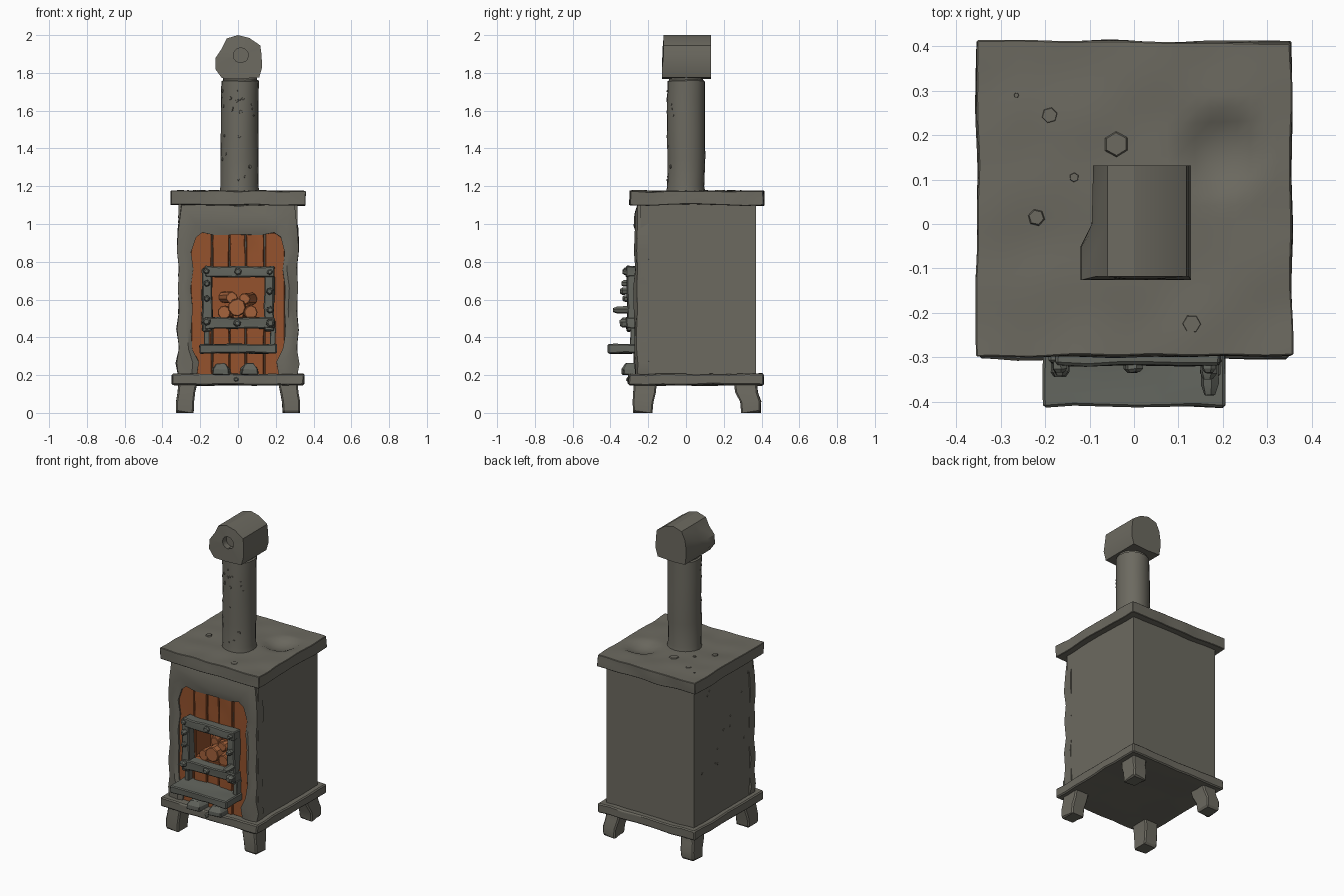
import bpy, bmesh, math, random
from mathutils import Vector, Matrix, noise

if "Cube" in bpy.data.objects:
    bpy.data.objects.remove(bpy.data.objects["Cube"])

random.seed(4)


def material(name, rgb):
    m = bpy.data.materials.new(name)
    m.diffuse_color = (*rgb, 1)
    m.use_nodes = True
    m.node_tree.nodes["Principled BSDF"].inputs["Base Color"].default_value = m.diffuse_color
    return m


IRON = material("warm grey iron", (0.150, 0.143, 0.117))
DOOR = material("cool grey iron", (0.125, 0.132, 0.113))
WOOD = material("rust brown", (0.30, 0.085, 0.026))
LOG = material("light wood", (0.38, 0.125, 0.045))


def finish(name, bm, mats, bevel=0.0, amp=0.0, freq=9.0):
    """Wobble, chamfer and shade a bmesh, then link it as an object."""
    off = Vector([random.uniform(0, 50) for _ in range(3)])
    for v in bm.verts:
        v.co += noise.noise_vector(v.co * freq + off) * amp
    bmesh.ops.recalc_face_normals(bm, faces=bm.faces)
    if bevel:
        sharp = [e for e in bm.edges if len(e.link_faces) == 2 and e.calc_face_angle(0) > 0.9]
        bmesh.ops.bevel(bm, geom=sharp, offset=bevel, segments=1, affect='EDGES', clamp_overlap=True)
    me = bpy.data.meshes.new(name)
    bm.to_mesh(me)
    bm.free()
    for m in mats:
        me.materials.append(m)
    me.shade_smooth()
    me.set_sharp_from_angle(angle=math.radians(28))
    ob = bpy.data.objects.new(name, me)
    bpy.context.collection.objects.link(ob)
    return ob


def box_bm(x, y, z, cuts=0):
    bm = bmesh.new()
    bmesh.ops.create_cube(bm, size=1)
    for v in bm.verts:
        v.co = Vector([(a + b) / 2 + c * (b - a) for (a, b), c in zip((x, y, z), v.co)])
    if cuts:
        bmesh.ops.subdivide_edges(bm, edges=bm.edges[:], cuts=cuts, use_grid_fill=True)
    return bm


def box(name, x, y, z, mat, cuts=3, bevel=0.006, amp=0.008, freq=9.0):
    return finish(name, box_bm(x, y, z, cuts), [mat], bevel, amp, freq)


def loft(name, loops, mat, bevel=0.0, amp=0.0, freq=9.0):
    """Skin a stack of equal-length point loops and cap both ends."""
    bm = bmesh.new()
    rings = [[bm.verts.new(p) for p in lp] for lp in loops]
    n = len(rings[0])
    for a, b in zip(rings, rings[1:]):
        for i in range(n):
            j = (i + 1) % n
            bm.faces.new((a[i], a[j], b[j], b[i]))
    bm.faces.new(rings[0])
    bm.faces.new(rings[-1])
    return finish(name, bm, [mat], bevel, amp, freq)


# stove body with a fire cavity sunk into the front face
bm = box_bm((-0.315, 0.315), (-0.24, 0.37), (0.2, 1.11))
front = min(bm.faces, key=lambda f: f.calc_center_median().y)
bmesh.ops.inset_region(bm, faces=[front], thickness=0.1)
c = front.calc_center_median()
for v in front.verts:
    v.co.x = -0.15 if v.co.x < c.x else 0.155
    v.co.z = 0.50 if v.co.z < c.z else 0.73
walls = bmesh.ops.extrude_face_region(bm, geom=[front])
back = [v for v in walls["geom"] if isinstance(v, bmesh.types.BMVert)]
bmesh.ops.translate(bm, verts=back, vec=(0, 0.17, 0))
if front.is_valid:
    bm.faces.remove(front)
for f in bm.faces:
    p = f.calc_center_median()
    if abs(p.x) < 0.2 and 0.45 < p.z < 0.78 and -0.239 < p.y < 0:
        f.material_index = 1
finish("stove_body", bm, [IRON, WOOD])

# base slab and top slab, the top one with a round dent
box("base_slab", (-0.35, 0.35), (-0.305, 0.41), (0.148, 0.207), IRON, 7, 0.007, 0.008, 7)
bm = box_bm((-0.354, 0.354), (-0.298, 0.412), (1.1, 1.175), 22)
for v in bm.verts:
    r = math.hypot(v.co.x - 0.2, v.co.y - 0.16) / 0.1
    if v.co.z > 1.17 and r < 1:
        v.co.z -= 0.035 * (1 - r * r)
finish("top_slab", bm, [IRON], 0.006, 0.007, 7)

# four chunky legs, narrowing and kicking outward
for sx, side in ((-1, "left"), (1, "right")):
    for sy, end in ((-1, "front"), (1, "rear")):
        rings = []
        kick = 0.015 if sy > 0 else 0
        for z, xi, xo, yi, yo in ((0.16, .215, .315, .205, .325), (0.11, .225, .32, .21, .33),
                                  (0.06, .232, .328, .222, .333), (0.004, .236, .328, .228, .33)):
            k = kick if z < 0.1 else 0
            rings.append([(sx * x, 0.05 + sy * (y + k), z)
                          for x, y in ((xi, yi), (xo, yi), (xo, yo), (xi, yo))])
        leg = loft(f"{end}_{side}_leg", rings, IRON, 0.008, 0.004)
        for v in leg.data.vertices:
            v.co.z = max(v.co.z, 0) if v.co.z > 0.012 else 0

# rough-edged surround around the wooden front (outer x, z, inner x, z)
half = [(.315, .20, .215, .20), (.325, .26, .205, .27), (.313, .34, .24, .34), (.322, .44, .25, .43),
        (.312, .55, .242, .55), (.32, .66, .25, .66), (.311, .77, .236, .76), (.322, .86, .25, .85),
        (.318, .97, .225, .93), (.30, 1.10, .19, .955), (.15, 1.10, .13, .945)]
path = [(-a, b, -c, d) for a, b, c, d in half] + [(0, 1.1, 0, .942)] + half[::-1]
bm = bmesh.new()
rows = []
for a, b, c, d in path:
    w = random.uniform(-0.008, 0.008)
    m = 0.7
    rows.append([bm.verts.new(p) for p in (
        (a, -0.2, b), (a, -0.258, b), (a + (c - a) * .3, -0.268 + w, b + (d - b) * .3),
        (a + (c - a) * m, -0.27 - w, b + (d - b) * m), (c, -0.262, d), (c, -0.2, d))])
for r, s in zip(rows, rows[1:]):
    for i in range(6):
        bm.faces.new((r[i], r[(i + 1) % 6], s[(i + 1) % 6], s[i]))
bm.faces.new(rows[0])
bm.faces.new(rows[-1])
finish("front_surround", bm, [IRON], 0, 0.008, 14)

# upright planks, interrupted by the window
edges = (-0.25, -0.137, -0.045, 0.04, 0.14, 0.25)
for i, (a, b) in enumerate(zip(edges, edges[1:])):
    y = -0.252 - 0.006 * (i % 2)
    spans = [(0.2, 0.955)] if i in (0, 4) else [(0.2, 0.505), (0.725, 0.955)]
    for j, z in enumerate(spans):
        box(f"plank_{i}_{j}", (a + .002, b - .002), (y, -0.225), z, WOOD, 3, 0.004, 0.005, 12)

# door frame bars, small posts under it and the ash shelf
for name, x, z in (("left", (-.19, -.137), (.43, .765)), ("right", (.14, .19), (.43, .77)),
                   ("top", (-.175, .195), (.718, .775)), ("bottom", (-.18, .195), (.447, .505))):
    deep = -0.312 if name in ("left", "right") else -0.318
    box(f"door_{name}_bar", x, (deep, -0.25), z, DOOR, 4, 0.006, 0.009, 12)
for x in (-0.165, 0.185):
    box("shelf_post", (x - .014, x + .014), (-0.295, -0.25), (0.35, 0.45), DOOR, 1, 0.003, 0.004)
box("ash_shelf", (-0.203, 0.203), (-0.412, -0.24), (0.316, 0.364), DOOR, 5, 0.006, 0.008)


def stud(name, loc, r, depth):
    rings = []
    for s, y in ((1, 0), (1, -depth * .7), (.6, -depth)):
        rings.append([(loc[0] + s * r * math.cos(t), loc[1] + y, loc[2] + s * r * math.sin(t))
                      for t in (k * math.tau / 6 + .3 for k in range(6))])
    loft(name, rings, DOOR, 0, 0.004, 30)


# bolts on the door frame and bottom rubble
for x, z, r, d in ((-.168, .75, .016, .03), (-.165, .685, .018, .035), (-.165, .605, .018, .03),
                   (-.165, .485, .022, .04), (0, .748, .02, .03), (-.005, .475, .02, .03),
                   (.168, .745, .016, .03), (.168, .645, .019, .045), (.17, .545, .02, .08),
                   (.172, .475, .024, .045)):
    stud("door_bolt", (x, -0.305, z), r, d)
stud("base_bolt", (-0.01, -0.3, 0.178), 0.013, 0.015)
for i, (x, w) in enumerate(((-0.09, .045), (0.06, .045))):
    loft(f"rubble_{i}", [[(x + sx * w * s, y, z) for sx, y in ((-1, -.34 + .03 * (1 - s)), (1, -.33 + .03 * (1 - s)),
         (1.1, -.24), (-1.1, -.24))] for s, z in ((1, .2), (.95, .232), (.5, .262))], DOOR, 0.004, 0.008, 20)

# logs in the fire
for i, (x, z, r, y, tilt) in enumerate(((-.005, .56, .047, -.262, .03), (-.075, .532, .036, -.25, .3),
                                        (.068, .533, .036, -.25, -.3), (-.03, .612, .03, -.2, -.6),
                                        (.035, .605, .03, -.22, .5), (.0, .52, .03, -.24, 0))):
    rings = []
    for s in (0, .14):
        cx = x + math.tan(tilt) * s * .5
        rings.append([(cx + r * math.cos(t), y + s, z + r * math.sin(t))
                      for t in (k * math.tau / 9 for k in range(9))])
    loft(f"log_{i}", rings, LOG, 0.004, 0.006, 18)


# flue pipe with a pinched neck
def ring(r, z, n=20):
    return [(0.01 + r * math.cos(k * math.tau / n), r * math.sin(k * math.tau / n), z) for k in range(n)]


loft("flue_pipe", [ring(.107, 1.16), ring(.1, 1.2), ring(.1, 1.35), ring(.1, 1.5), ring(.1, 1.65),
                   ring(.1, 1.755), ring(.09, 1.76), ring(.09, 1.80)], IRON, 0, 0.007, 6)

# faceted flue cap with a round hole in its front
prof = [(-.085, 1.772), (0, 1.768), (.112, 1.775), (.128, 1.83), (.124, 1.90), (.118, 1.945), (.06, 1.985),
        (0, 2.0), (-.06, 1.982), (-.085, 1.93), (-.118, 1.88), (-.12, 1.82)]
hole = []
for x, z in prof:
    d = Vector((x - 0.015, z - 1.893)).normalized() * 0.04
    hole.append((0.015 + d.x, 1.893 + d.y))
loft("flue_cap", [[(max(x, -.092), 0.132, z) for x, z in prof],
                  [(max(x, -.095), 0.0, z) for x, z in prof],
                  [(x, -0.05, z) for x, z in prof],
                  [(x, -0.118 - .008 * (z < 1.9), z) for x, z in prof],
                  [(x, -0.124, z) for x, z in hole], [(x, -0.085, z) for x, z in hole]], IRON)

# shallow chips on the top, pipe and left side
bm = bmesh.new()


def chip(loc, normal, r, h=0.007):
    rot = Vector(normal).to_track_quat('Z', 'Y').to_matrix().to_4x4()
    m = Matrix.Translation(loc) @ rot @ Matrix.Rotation(random.uniform(0, 6), 4, 'Z')
    bmesh.ops.create_cone(bm, cap_ends=True, segments=6, radius1=r, radius2=r * .75, depth=h * 2, matrix=m)


for x, y, r in ((-.04, .18, .034), (-.19, .245, .022), (-.135, .105, .013), (-.265, .29, .007),
                (-.22, .015, .022), (.13, -.225, .026)):
    chip((x, y, 1.174), (0, 0, 1), r)
for _ in range(22):
    t = random.uniform(-2.9, -0.5)
    n = Vector((math.cos(t), math.sin(t), 0))
    chip(Vector((.01, 0, random.uniform(1.22, 1.72))) + n * .098, n, random.uniform(.006, .012), .005)
for _ in range(12):
    chip((-.315, random.uniform(-.2, .33), random.uniform(.3, 1.05)), (-1, 0, 0), random.uniform(.005, .01), .003)
finish("surface_chips", bm, [IRON])
